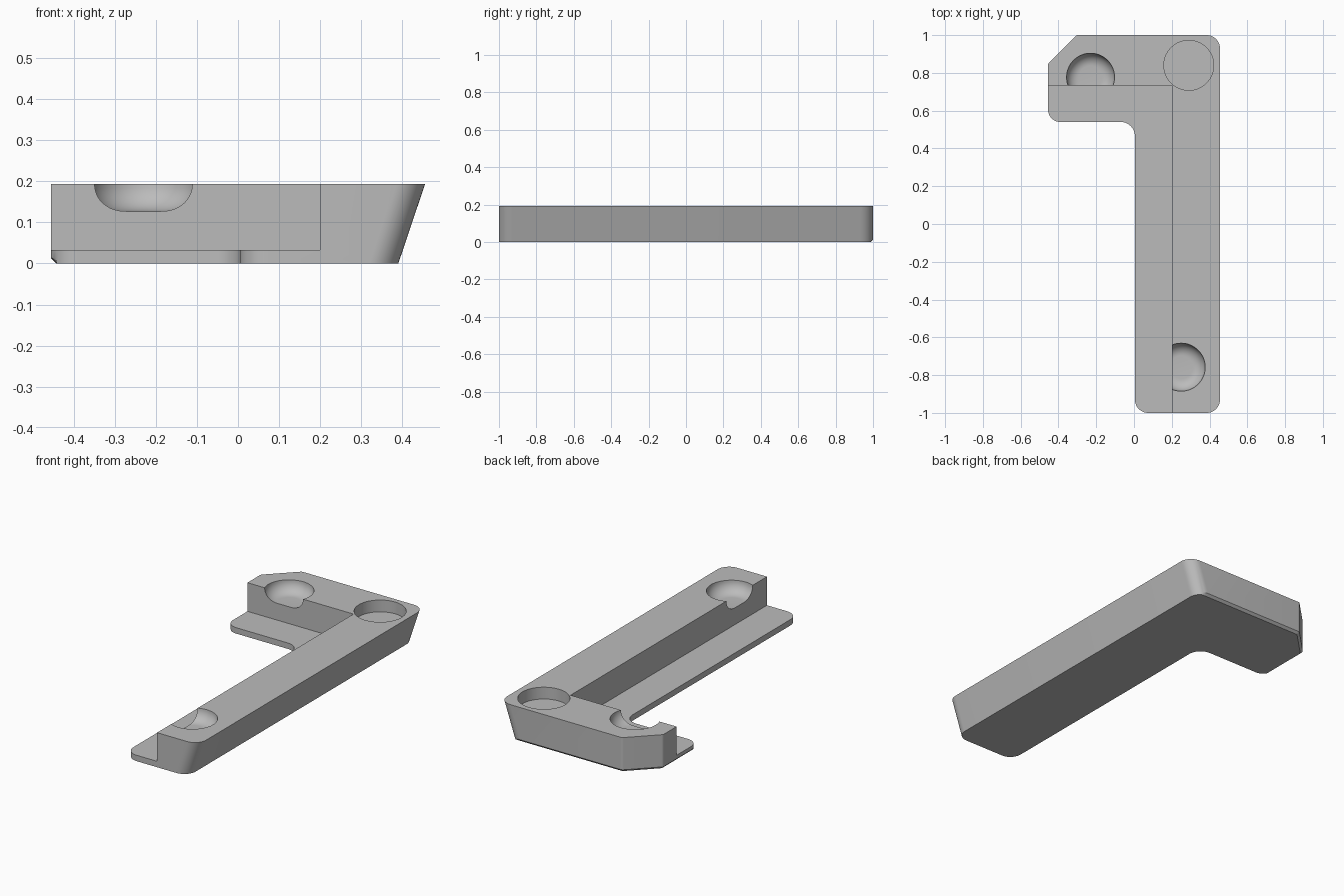
import bpy, bmesh, math
from mathutils import Vector

cube = bpy.data.objects.get("Cube")
if cube:
    bpy.data.objects.remove(cube, do_unlink=True)

HEIGHT, FLANGE, BEVEL, LEAN = 0.193, 0.033, 0.013, 0.065

grey = bpy.data.materials.new("light_grey")
grey.use_nodes = True
colour = (0.5, 0.5, 0.5, 1)
grey.diffuse_color = colour
grey.node_tree.nodes["Principled BSDF"].inputs["Base Color"].default_value = colour


def rounded_outline(corners, steps=10):
    """Fillet every (x, y, radius) corner of a polygon."""
    pts = []
    for i, (x, y, r) in enumerate(corners):
        p = Vector((x, y))
        a = (Vector(corners[i - 1][:2]) - p).normalized()
        b = (Vector(corners[(i + 1) % len(corners)][:2]) - p).normalized()
        half = a.angle(b) / 2
        centre = p + (a + b).normalized() * (r / math.sin(half))
        start = p + a * (r / math.tan(half)) - centre
        end = p + b * (r / math.tan(half)) - centre
        turn = math.atan2(start.x * end.y - start.y * end.x, start.dot(end))
        for k in range(steps + 1):
            t = turn * k / steps
            c, s = math.cos(t), math.sin(t)
            pts.append(centre + Vector((start.x * c - start.y * s,
                                        start.x * s + start.y * c)))
    return pts


def loft(name, rings):
    """Closed solid through a stack of rings, capped at both ends."""
    bm = bmesh.new()
    loops = [[bm.verts.new(p) for p in ring] for ring in rings]
    n = len(loops[0])
    for low, high in zip(loops, loops[1:]):
        for i in range(n):
            j = (i + 1) % n
            bm.faces.new((low[i], low[j], high[j], high[i]))
    bm.faces.new(loops[0][::-1])
    bm.faces.new(loops[-1])
    bmesh.ops.recalc_face_normals(bm, faces=bm.faces)
    mesh = bpy.data.meshes.new(name)
    bm.to_mesh(mesh)
    bm.free()
    mesh.materials.append(grey)
    obj = bpy.data.objects.new(name, mesh)
    bpy.context.collection.objects.link(obj)
    return obj


def pocket_cutter(name, x, y, profile, sides=64):
    """Turned cutter from (radius, z) pairs."""
    angles = [2 * math.pi * i / sides for i in range(sides)]
    rings = [[(x + r * math.cos(a), y + r * math.sin(a), z) for a in angles]
             for r, z in profile]
    return loft(name, rings)


# L-shaped body with a leaning outer side and a bevelled underside edge
outline = rounded_outline([
    (0.005, -1, 0.07), (0.455, -1, 0.07), (0.455, 1, 0.07),
    (-0.305, 1, 0.02), (-0.455, 0.85, 0.02), (-0.455, 0.54, 0.065),
    (0.005, 0.54, 0.075)])


def body_ring(z):
    ring = []
    inset = max(0, BEVEL - z)
    for p in outline:
        x, y = p
        if x > 0.3:
            x -= LEAN * (1 - z / HEIGHT)
        x, y = max(x, inset - 0.455), min(y, 1 - inset)
        over = max(0, (y - x) - (1.305 - inset * math.sqrt(2)))
        ring.append((x + over / 2, y - over / 2, z))
    return ring


body = loft("corner_bracket", [body_ring(z) for z in (0, BEVEL, HEIGHT)])

# Step that leaves the thin flange on the inner side
step = [(-1, -2), (0.2, -2), (0.2, 0.733), (-1, 0.733)]
cutters = [loft("step_cutter", [[(x, y, z) for x, y in step] for z in (FLANGE, 0.5)])]

# Two round-bottomed pockets opening through the step walls
FLOOR, ROUND = 0.127, 0.066
bowl = [(0.127 - ROUND + ROUND * math.sin(a), HEIGHT - ROUND * math.cos(a))
        for a in (math.pi / 2 * k / 10 for k in range(11))]
bowl.append((0.127, 0.3))
for x, y in ((-0.23, 0.777), (0.25, -0.758)):
    cutters.append(pocket_cutter("bowl_cutter", x, y, bowl))

# Flat-bottomed round recess at the corner
cutters.append(pocket_cutter("recess_cutter", 0.29, 0.84, [(0.132, FLOOR), (0.132, 0.3)]))

for cutter in cutters:
    cutter.hide_render = True
    mod = body.modifiers.new(cutter.name, 'BOOLEAN')
    mod.operation = 'DIFFERENCE'
    mod.solver = 'EXACT'
    mod.object = cutter

# Bake the cuts and drop the cutters
bpy.context.view_layer.update()
evaluated = body.evaluated_get(bpy.context.evaluated_depsgraph_get())
result = bpy.data.meshes.new_from_object(evaluated)
body.modifiers.clear()
body.data = result
result.name = "corner_bracket"
result.materials.clear()
result.materials.append(grey)
for poly in result.polygons:
    poly.material_index = 0
for cutter in cutters:
    bpy.data.objects.remove(cutter, do_unlink=True)

bpy.ops.object.select_all(action='DESELECT')
body.select_set(True)
bpy.context.view_layer.objects.active = body
bpy.ops.object.shade_smooth_by_angle(angle=math.radians(25))
